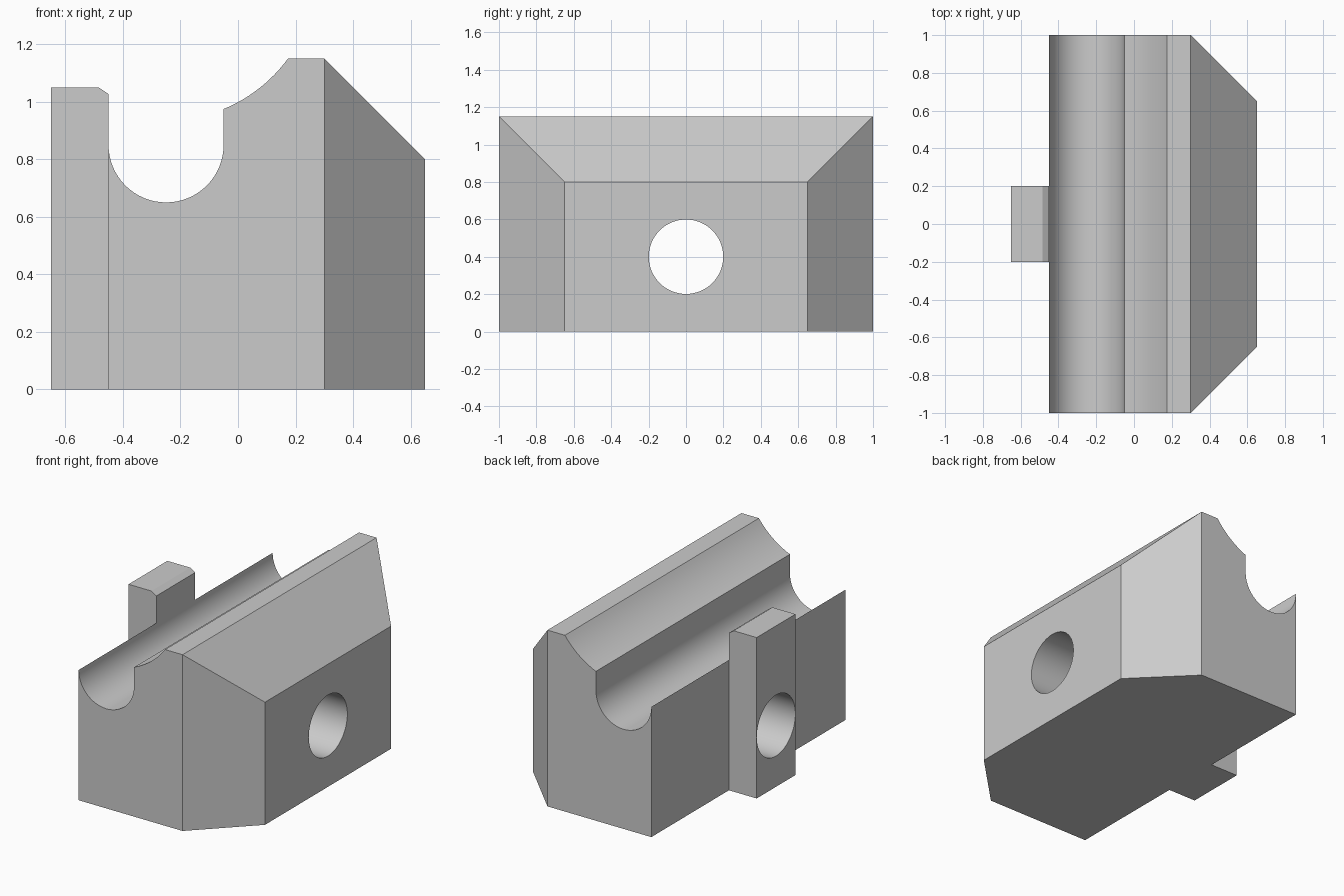
import bpy, bmesh
from math import pi, cos, sin, atan2, sqrt, radians
from mathutils import Vector

if "Cube" in bpy.data.objects:
    bpy.data.objects.remove(bpy.data.objects["Cube"])

grey = bpy.data.materials.new("light_grey")
grey.use_nodes = True
grey.diffuse_color = (0.6, 0.6, 0.6, 1)
grey.node_tree.nodes["Principled BSDF"].inputs["Base Color"].default_value = (0.6, 0.6, 0.6, 1)


def arc(cx, cz, r, start, end, steps):
    """Points on an arc in the xz plane."""
    return [(cx + r * cos(start + (end - start) * i / steps),
             cz + r * sin(start + (end - start) * i / steps)) for i in range(steps + 1)]


def extrude_profile(name, profile, half_width, cuts=()):
    """Extrude an xz profile along y, then slice off corners with planes."""
    bm = bmesh.new()
    face = bm.faces.new([bm.verts.new((x, -half_width, z)) for x, z in profile])
    new = bmesh.ops.extrude_face_region(bm, geom=[face])["geom"]
    bmesh.ops.translate(bm, vec=(0, 2 * half_width, 0),
                        verts=[g for g in new if isinstance(g, bmesh.types.BMVert)])
    for point, normal in cuts:
        geom = bm.verts[:] + bm.edges[:] + bm.faces[:]
        cut = bmesh.ops.bisect_plane(bm, geom=geom, dist=1e-5, plane_co=point,
                                     plane_no=Vector(normal).normalized(), clear_outer=True)
        rim = [g for g in cut["geom_cut"] if isinstance(g, bmesh.types.BMEdge)]
        bmesh.ops.holes_fill(bm, edges=rim)
    bmesh.ops.recalc_face_normals(bm, faces=bm.faces[:])
    mesh = bpy.data.meshes.new(name)
    bm.to_mesh(mesh)
    bm.free()
    mesh.materials.append(grey)
    obj = bpy.data.objects.new(name, mesh)
    bpy.context.collection.objects.link(obj)
    return obj


# Jaw block: round groove, shallower concave step and sloped outer faces
groove = arc(-0.25, 0.85, 0.2, pi, 2 * pi, 32)
cz, r = 1.46, 0.525
step_start = atan2(-sqrt(r * r - 0.04), 0.2)
step_end = atan2(1.15 - cz, sqrt(r * r - (cz - 1.15) ** 2))
step = arc(-0.25, cz, r, step_start, step_end, 12)
block_profile = [(-0.45, 0)] + groove + step + [(0.3, 1.15), (0.65, 0.8), (0.65, 0)]
corners = [((0.3, side, 0), (1, side, 0)) for side in (-1, 1)]
block = extrude_profile("jaw_block", block_profile, 1.0, corners)

# Upright tab behind the groove, with a small bevel on its inner top edge
tab_profile = [(-0.65, 0), (-0.45, 0), (-0.45, 1.027), (-0.485, 1.05), (-0.65, 1.05)]
tab = extrude_profile("rear_tab", tab_profile, 0.2)

# Cross hole through both parts
bpy.ops.mesh.primitive_cylinder_add(vertices=64, radius=0.199, depth=2,
                                    location=(0, 0, 0.4), rotation=(0, pi / 2, 0))
cutter = bpy.context.object
cutter.name = "hole_cutter"
cutter.hide_render = True
cutter.data.materials.append(grey)
for obj in (block, tab):
    mod = obj.modifiers.new("cross_hole", 'BOOLEAN')
    mod.operation = 'DIFFERENCE'
    mod.solver = 'EXACT'
    mod.object = cutter
    bpy.ops.object.select_all(action='DESELECT')
    obj.select_set(True)
    bpy.context.view_layer.objects.active = obj
    bpy.ops.object.modifier_apply(modifier=mod.name)
    bpy.ops.object.shade_smooth_by_angle(angle=radians(20))
bpy.data.objects.remove(cutter)
